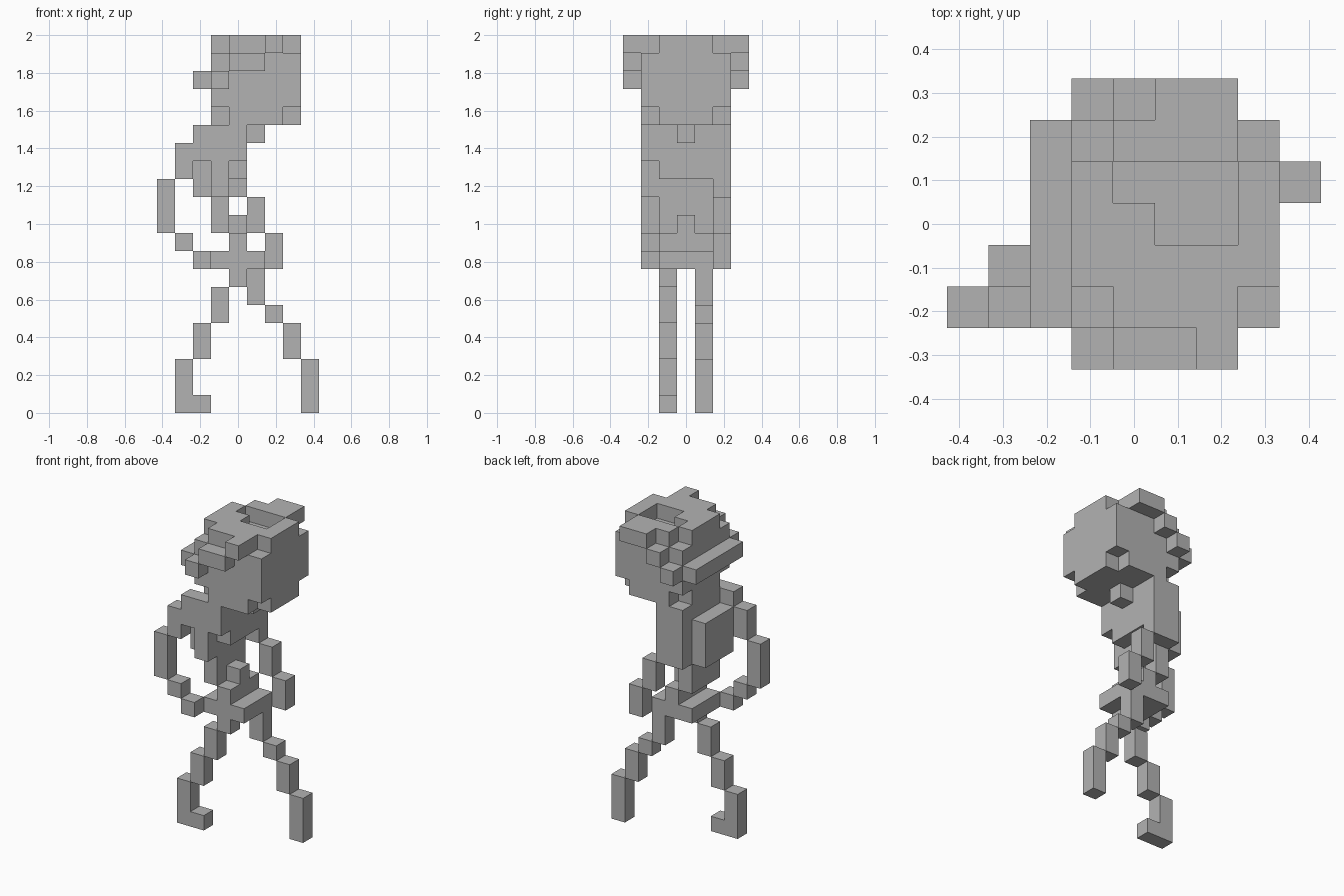
import bpy
import bmesh
import math
from mathutils import Vector

default_cube = bpy.data.objects.get("Cube")
if default_cube:
    bpy.data.objects.remove(default_cube, do_unlink=True)

# The figure lives on a 9 x 7 x 21 lattice of cubes
UNIT = 2 / 21
CENTRE = Vector((4.5, 3.5, 0))
DIRECTIONS = [Vector(d) for d in
              ((1, 0, 0), (-1, 0, 0), (0, 1, 0), (0, -1, 0), (0, 0, 1), (0, 0, -1))]

stone = bpy.data.materials.new("plain grey")
stone.use_nodes = True
GREY = (0.45, 0.45, 0.45, 1)
stone.diffuse_color = GREY
stone.node_tree.nodes["Principled BSDF"].inputs["Base Color"].default_value = GREY


def block(x, y, z):
    """Cells of a block; each axis is one index or an inclusive (first, last)."""
    spans = [(a, a) if isinstance(a, int) else a for a in (x, y, z)]
    rx, ry, rz = (range(a, b + 1) for a, b in spans)
    return {(i, j, k) for i in rx for j in ry for k in rz}


def corners(x_pair, y_pair, z):
    return {(i, j, k) for i in x_pair for j in y_pair for k in [z]}


# Head: trimmed corners at top and bottom, sunken crown
head = block((3, 7), (1, 5), (16, 20))
head -= corners((3, 7), (1, 5), 16) | corners((3, 7), (1, 5), 20)
head -= block((5, 6), (3, 4), 20) | block(4, 4, 20)

# Band climbing from the nape to the brow on both sides
band = block(2, (1, 5), 18)
for side in (0, 6):
    band |= block(3, side, 18) | block(4, side, 19) | block(6, side, 20)
band |= block(5, 0, 19) | block(5, 6, 20)

parts = {
    "head": head,
    "head_band": band,
    "chin": block(5, 3, 15),
    "torso": (block((3, 4), (1, 5), (14, 15)) | block((3, 4), (2, 5), 13)
              | block(3, 1, (12, 13)) | block(3, (2, 5), 12) | block(3, (2, 4), (10, 11))),
    "back_pack": block(2, (2, 4), (12, 14)),
    "right_arm": (block(2, 1, (14, 15)) | block(1, 1, (13, 14)) | block(0, 1, (10, 12))
                  | block(1, 1, 9) | block(2, 1, 8)),
    "left_arm": block(4, 5, 12) | block(5, 5, (10, 11)) | block(6, 5, (8, 9)),
    "hips": block((3, 5), (2, 4), 8) | block(4, (2, 4), 9) | block(4, 3, 10),
    "right_leg": (block(4, 2, 7) | block(3, 2, (5, 6)) | block(2, 2, (3, 4))
                  | block(1, 2, (0, 2)) | block(2, 2, 0)),
    "left_leg": (block(5, 4, (6, 7)) | block(6, 4, 5) | block(7, 4, (3, 4))
                 | block(8, 4, (0, 2))),
}
filled = set().union(*parts.values())


def build(name, cells):
    """Skin the exposed sides of the cells and merge coplanar squares."""
    bm = bmesh.new()
    verts = {}

    def vert(p):
        key = tuple(round(c) for c in p)
        if key not in verts:
            verts[key] = bm.verts.new((Vector(key) - CENTRE) * UNIT)
        return verts[key]

    for cell in sorted(cells):
        for d in DIRECTIONS:
            if tuple(int(c) for c in Vector(cell) + d) in filled:
                continue
            u = Vector((d.y, d.z, d.x)) / 2
            v = d.cross(u)
            mid = Vector(cell) + Vector((0.5, 0.5, 0.5)) + d / 2
            bm.faces.new([vert(mid + s) for s in (-u - v, u - v, u + v, v - u)])
    bmesh.ops.dissolve_limit(bm, angle_limit=math.radians(1),
                             verts=bm.verts[:], edges=bm.edges[:])
    mesh = bpy.data.meshes.new(name)
    bm.to_mesh(mesh)
    bm.free()
    mesh.materials.append(stone)
    bpy.context.collection.objects.link(bpy.data.objects.new(name, mesh))


for part_name, part_cells in parts.items():
    build(part_name, part_cells)
